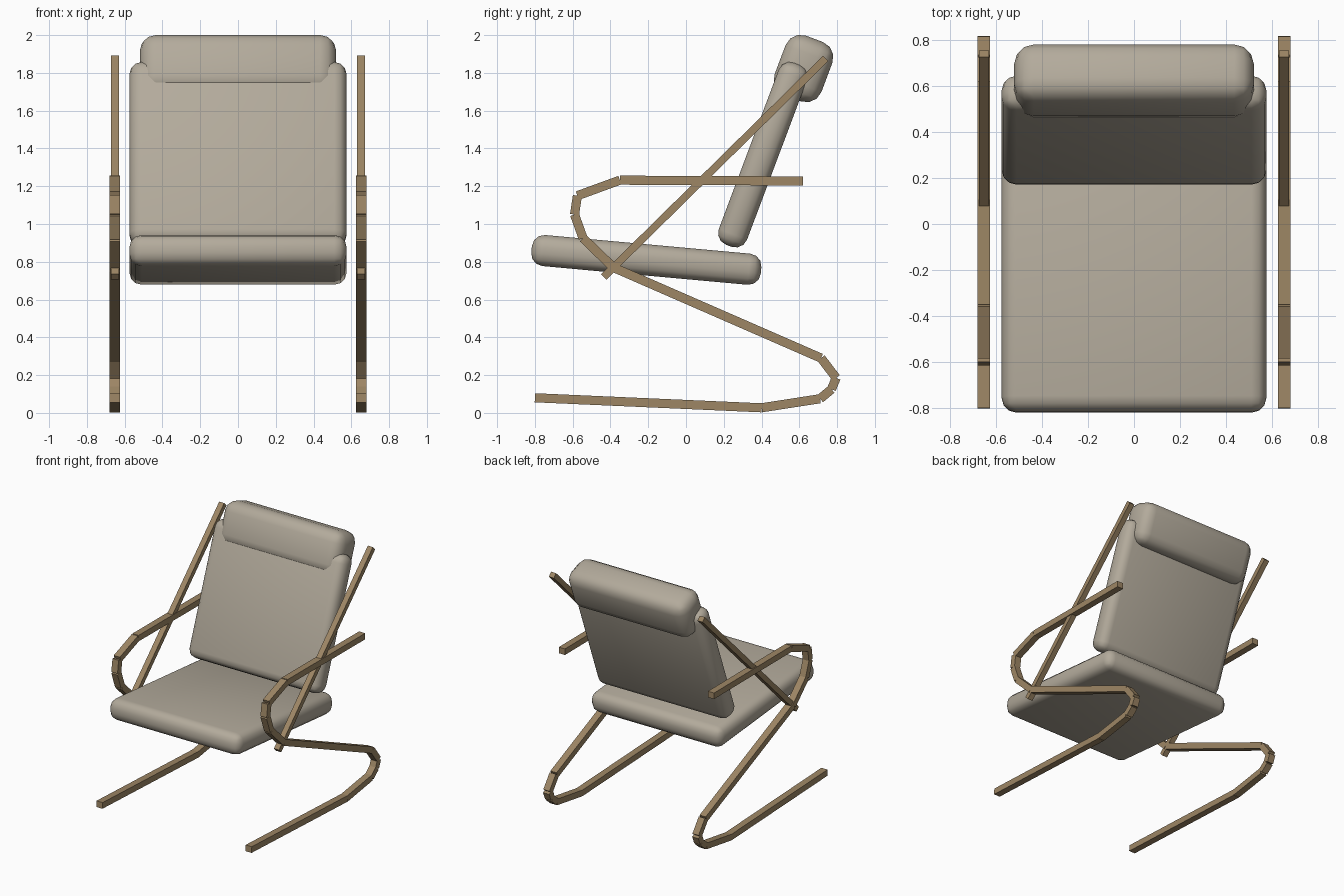
import bpy, bmesh, math
from mathutils import Vector, Matrix

cube = bpy.data.objects.get("Cube")
if cube:
    bpy.data.objects.remove(cube)


def material(name, color):
    m = bpy.data.materials.new(name)
    m.use_nodes = True
    m.diffuse_color = (*color, 1)
    bsdf = m.node_tree.nodes["Principled BSDF"]
    bsdf.inputs["Base Color"].default_value = (*color, 1)
    bsdf.inputs["Roughness"].default_value = 0.8
    return m


FABRIC = material("beige fabric", (0.45, 0.405, 0.33))
WOOD = material("brown wood", (0.34, 0.24, 0.13))


def add_object(name, bm, mat):
    mesh = bpy.data.meshes.new(name)
    bm.to_mesh(mesh)
    bm.free()
    mesh.materials.append(mat)
    obj = bpy.data.objects.new(name, mesh)
    bpy.context.collection.objects.link(obj)
    return obj


def cushion(name, size, y, z, tilt, radius):
    """Rounded block, tilted about the x axis."""
    bm = bmesh.new()
    bmesh.ops.create_cube(bm, size=1, matrix=Matrix.Diagonal((*size, 1)))
    bmesh.ops.bevel(bm, geom=bm.edges[:], offset=radius, segments=3,
                    profile=0.5, affect='EDGES', clamp_overlap=True)
    obj = add_object(name, bm, FABRIC)
    obj.location = (0, y, z)
    obj.rotation_euler.x = math.radians(tilt)
    bpy.ops.object.select_all(action='DESELECT')
    obj.select_set(True)
    bpy.context.view_layer.objects.active = obj
    bpy.ops.object.shade_smooth_by_angle(angle=math.radians(40))


def bars(name, points, x, width, thickness):
    """Straight square-ended bars laid along a side profile of (y, z) points."""
    bm = bmesh.new()
    for a, b in zip(points, points[1:]):
        a, b = Vector((x, *a)), Vector((x, *b))
        d = b - a
        turn = Matrix.Rotation(math.atan2(d.z, d.y), 4, 'X')
        scale = Matrix.Diagonal((width, d.length, thickness, 1))
        bmesh.ops.create_cube(bm, size=1, matrix=Matrix.Translation((a + b) / 2) @ turn @ scale)
    add_object(name, bm, WOOD)


# Cushions
cushion("seat_cushion", (1.15, 1.22, 0.165), -0.21, 0.81, -5.2, 0.065)
cushion("back_cushion", (1.15, 0.16, 1.03), 0.407, 1.367, -20.6, 0.065)
cushion("headrest", (1.04, 0.265, 0.335), 0.622, 1.823, -20.6, 0.085)

# Bent side frames with a diagonal back support on each side
FRAME = [(-0.8, 0.08), (0.4, 0.027), (0.71, 0.075), (0.77, 0.125), (0.795, 0.185),
         (0.715, 0.29), (-0.385, 0.77), (-0.545, 0.925), (-0.59, 1.05),
         (-0.575, 1.15), (-0.35, 1.232), (0.62, 1.228)]
BRACE = [(-0.435, 0.72), (0.74, 1.877)]
for side, sign in (("left", 1), ("right", -1)):
    bars(side + "_frame", FRAME, sign * 0.653, 0.054, 0.048)
    bars(side + "_back_support", BRACE, sign * 0.651, 0.044, 0.04)
